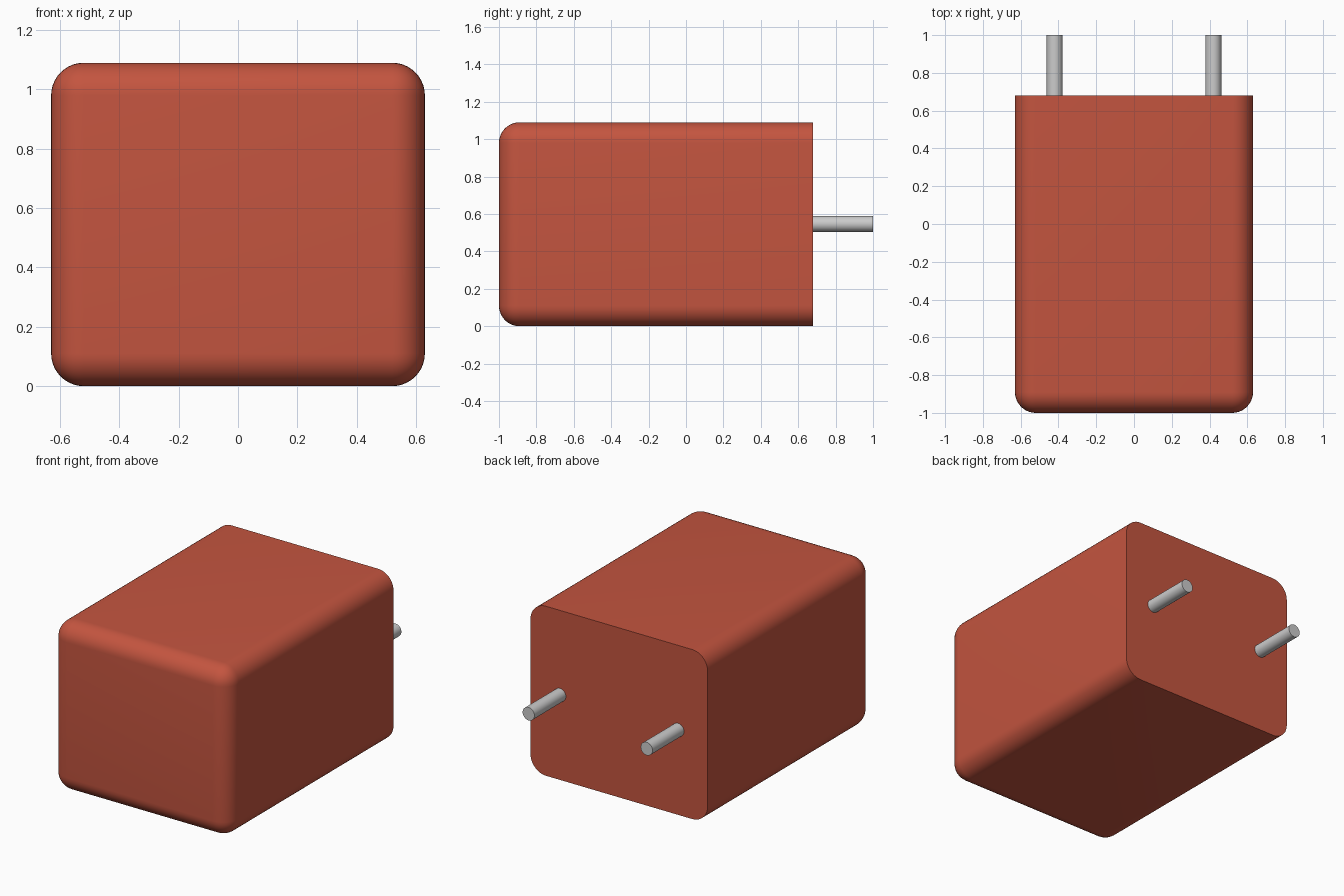
import bpy, bmesh
from math import radians
from mathutils import Matrix, Vector

if "Cube" in bpy.data.objects:
    bpy.data.objects.remove(bpy.data.objects["Cube"])

W, H, Y0, Y1, R = 1.26, 1.09, -1.0, 0.68, 0.11


def finish(bm, name):
    mesh = bpy.data.meshes.new(name)
    bm.to_mesh(mesh)
    bm.free()
    obj = bpy.data.objects.new(name, mesh)
    bpy.context.collection.objects.link(obj)
    bpy.ops.object.select_all(action='DESELECT')
    obj.select_set(True)
    bpy.context.view_layer.objects.active = obj
    bpy.ops.object.shade_smooth_by_angle(angle=radians(35))
    return obj


# Body: block with every edge rounded except the rim of the flat back
bm = bmesh.new()
bmesh.ops.create_cube(bm, size=1.0)
bmesh.ops.scale(bm, vec=Vector((W, Y1 - Y0, H)), verts=bm.verts)
bmesh.ops.translate(bm, vec=Vector((0, (Y0 + Y1) / 2, H / 2)), verts=bm.verts)
round_edges = [e for e in bm.edges if min(v.co.y for v in e.verts) < 0]
bmesh.ops.bevel(bm, geom=round_edges, offset=R, offset_type='OFFSET',
                segments=10, profile=0.5, affect='EDGES', clamp_overlap=True)
body = finish(bm, "body")
red = bpy.data.materials.new("red_plastic")
red.diffuse_color = (0.55, 0.09, 0.05, 1)
red.use_nodes = True
red.node_tree.nodes["Principled BSDF"].inputs["Base Color"].default_value = red.diffuse_color
body.data.materials.append(red)

# Two round contact pins, sunk slightly into the back
for side, x in (("left", -0.42), ("right", 0.42)):
    start, end = Y1 - 0.02, 1.0
    bm = bmesh.new()
    bmesh.ops.create_cone(
        bm, cap_ends=True, segments=32, radius1=0.042, radius2=0.042,
        depth=end - start,
        matrix=Matrix.Translation((x, (start + end) / 2, 0.547))
        @ Matrix.Rotation(radians(90), 4, 'X'))
    finish(bm, side + "_pin")
